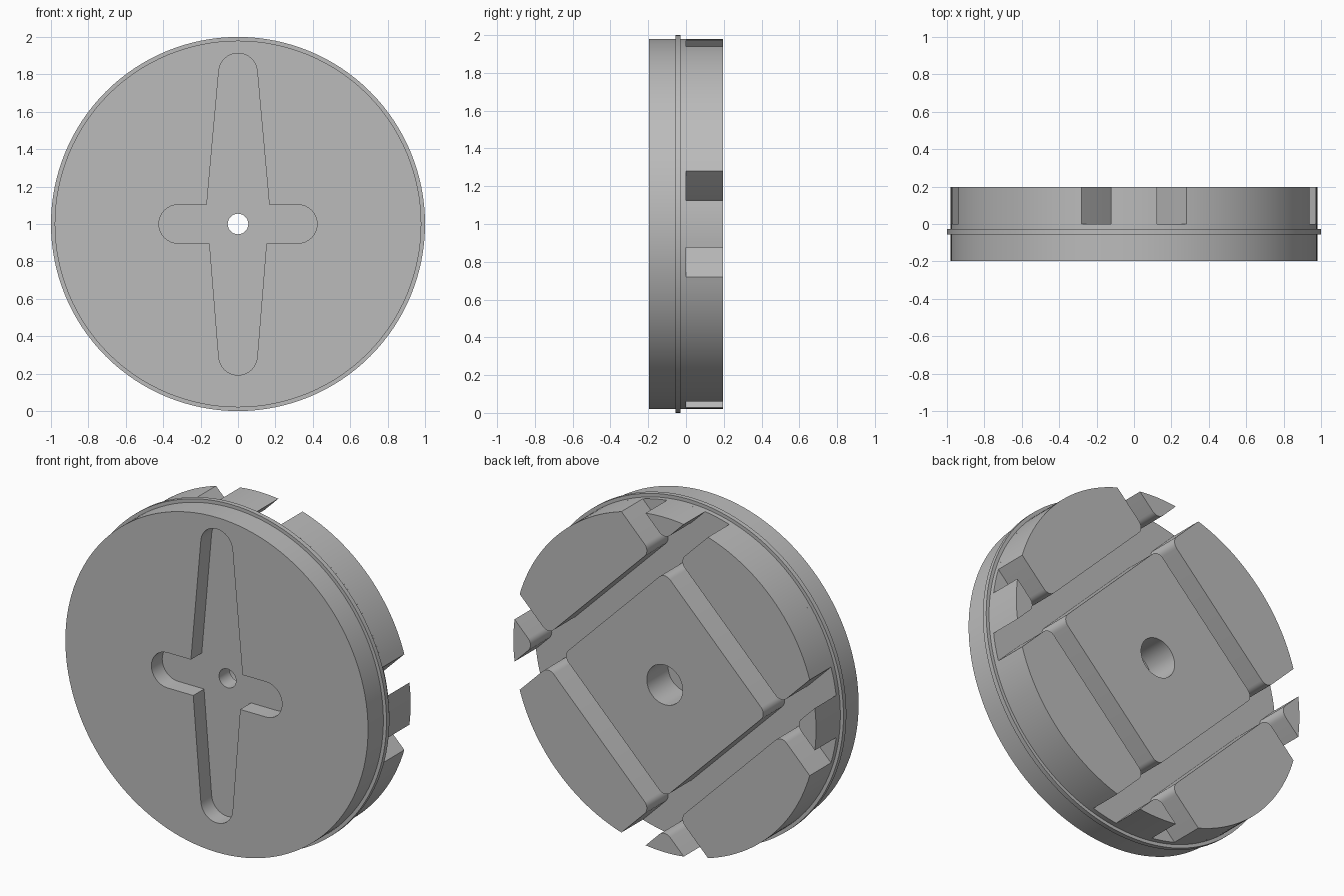
import bpy
import bmesh
from math import sin, cos, asin, acos, atan2, pi
from mathutils import Vector

cube = bpy.data.objects.get("Cube")
if cube:
    bpy.data.objects.remove(cube, do_unlink=True)

BODY_R = 0.98      # drum radius
HALF = 0.197       # half depth of the drum
INNER = 0.466      # half width of the centre block
OUTER = 0.60       # far side of each channel
ROUND = 0.05       # corner radius in the channels

grey = bpy.data.materials.new("mid_grey")
grey.use_nodes = True
grey.diffuse_color = (0.5, 0.5, 0.5, 1)
grey.node_tree.nodes["Principled BSDF"].inputs["Base Color"].default_value = (0.5, 0.5, 0.5, 1)


def arc(cx, cz, r, start, end, steps):
    return [(cx + r * cos(start + (end - start) * i / steps),
             cz + r * sin(start + (end - start) * i / steps)) for i in range(steps + 1)]


def circle(r, steps=128):
    return arc(0, 0, r, 0, 2 * pi, steps)[:-1]


def turn(points, angle):
    c, s = cos(angle), sin(angle)
    return [(x * c - z * s, x * s + z * c) for x, z in points]


def prism(name, outline, y0, y1):
    """Extrude an outline in the x-z plane from y0 to y1."""
    bm = bmesh.new()
    face = bm.faces.new([bm.verts.new((x, y0, z + 1)) for x, z in outline])
    new = bmesh.ops.extrude_face_region(bm, geom=[face])["geom"]
    bmesh.ops.translate(bm, vec=Vector((0, y1 - y0, 0)),
                        verts=[v for v in new if isinstance(v, bmesh.types.BMVert)])
    bmesh.ops.recalc_face_normals(bm, faces=bm.faces)
    mesh = bpy.data.meshes.new(name)
    bm.to_mesh(mesh)
    bm.free()
    mesh.materials.append(grey)
    obj = bpy.data.objects.new(name, mesh)
    bpy.context.collection.objects.link(obj)
    return obj


def select(obj):
    bpy.ops.object.select_all(action="DESELECT")
    obj.select_set(True)
    bpy.context.view_layer.objects.active = obj


def cut(obj, cutter):
    mod = obj.modifiers.new("cut", "BOOLEAN")
    mod.operation = "DIFFERENCE"
    mod.solver = "EXACT"
    mod.object = cutter
    select(obj)
    bpy.ops.object.modifier_apply(modifier=mod.name)
    bpy.data.objects.remove(cutter, do_unlink=True)


# Front plate with a cross-shaped recess and a pin hole
plate = prism("front_plate", circle(BODY_R), -HALF, 0)
recess = (arc(0.32, 0, 0.103, -pi / 2, pi / 2, 16) + [(0.167, 0.103)]
          + arc(0, 0.81, 0.103, 0.09, pi - 0.09, 16) + [(-0.167, 0.103)]
          + arc(-0.32, 0, 0.103, pi / 2, 3 * pi / 2, 16) + [(-0.152, -0.103)]
          + arc(0, -0.705, 0.103, pi + 0.09, 2 * pi - 0.09, 16) + [(0.152, -0.103)])
cut(plate, prism("recess_cutter", recess, -0.3, -0.097))
cut(plate, prism("pin_cutter", circle(0.055, 48), -0.3, 0.1))

# Thin flange around the plate
flange = prism("rim_flange", circle(1.0), -0.055, -0.028)
cut(flange, prism("flange_cutter", circle(0.95), -0.2, 0.1))

# Centre block on the back, with a wide bore
corner = INNER - ROUND
square = []
for k in range(4):
    square += turn(arc(corner, corner, ROUND, 0, pi / 2, 8), k * pi / 2 + pi / 4)
centre = prism("centre_block", square, 0, HALF)
cut(centre, prism("bore_cutter", circle(0.116, 64), -0.1, 0.3))

parts = [plate, flange, centre]

# Four rim segments on the diagonals, and four small teeth between them
half_angle = asin(INNER / BODY_R)
segment = (arc(0, 0, BODY_R, -half_angle, half_angle, 24)
           + arc(OUTER + ROUND, corner, ROUND, pi / 2, pi, 8)
           + arc(OUTER + ROUND, -corner, ROUND, pi, 3 * pi / 2, 8))
tooth = (arc(0, 0, BODY_R, asin(OUTER / BODY_R), acos(OUTER / BODY_R), 8)
         + arc(OUTER + ROUND, OUTER + ROUND, ROUND, pi, 3 * pi / 2, 8))
for k, side in enumerate(("left_upper", "right_upper", "right_lower", "left_lower")):
    parts.append(prism(side + "_segment", turn(segment, pi / 4 + k * pi / 2), 0, HALF))
for k, side in enumerate(("left", "top", "right", "bottom")):
    parts.append(prism(side + "_tooth", turn(tooth, -pi / 4 + k * pi / 2), 0, HALF))

for part in parts:
    select(part)
    bpy.ops.object.shade_smooth_by_angle(angle=pi / 6)
